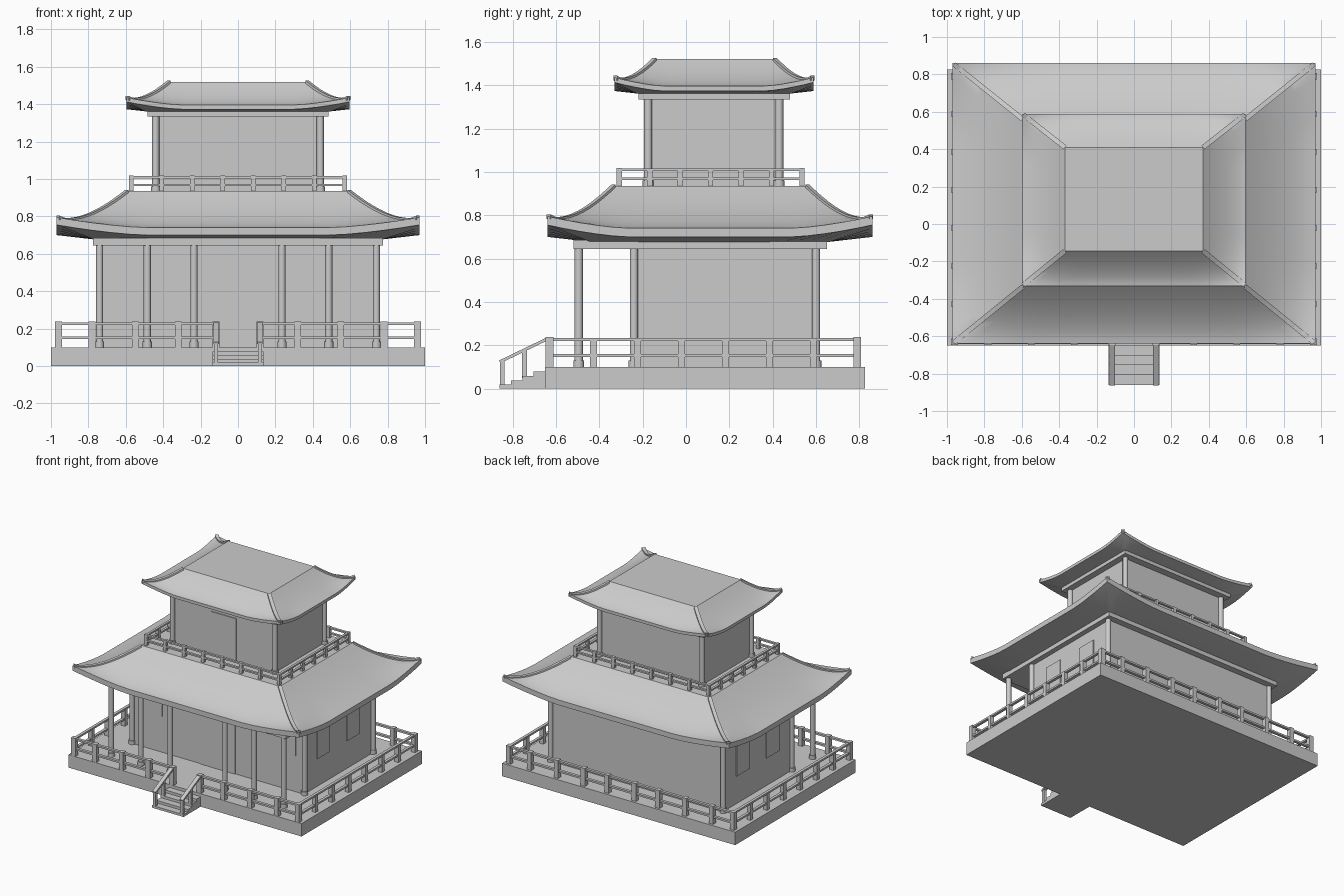
import bpy, bmesh, math
from mathutils import Vector, Matrix

if "Cube" in bpy.data.objects:
    bpy.data.objects.remove(bpy.data.objects["Cube"])


def finish(name, bm, smooth=False):
    bmesh.ops.recalc_face_normals(bm, faces=bm.faces)
    me = bpy.data.meshes.new(name)
    bm.to_mesh(me)
    bm.free()
    ob = bpy.data.objects.new(name, me)
    bpy.context.collection.objects.link(ob)
    if smooth:
        bpy.ops.object.select_all(action='DESELECT')
        ob.select_set(True)
        bpy.context.view_layer.objects.active = ob
        bpy.ops.object.shade_smooth_by_angle(angle=math.radians(30))
    return ob


def add_box(bm, lo, hi):
    lo, hi = Vector(lo), Vector(hi)
    m = Matrix.Translation((lo + hi) / 2) @ Matrix.Diagonal((*(hi - lo), 1))
    bmesh.ops.create_cube(bm, size=1, matrix=m)


def add_bar(bm, p, q, w, h):
    p, q = Vector(p), Vector(q)
    d = q - p
    rot = d.to_track_quat('Y', 'Z').to_matrix().to_4x4()
    m = Matrix.Translation((p + q) / 2) @ rot @ Matrix.Diagonal((w, d.length, h, 1))
    bmesh.ops.create_cube(bm, size=1, matrix=m)


def add_post(bm, x, y, z0, z1, w):
    add_box(bm, (x - w / 2, y - w / 2, z0), (x + w / 2, y + w / 2, z1))


def box(name, lo, hi):
    bm = bmesh.new()
    add_box(bm, lo, hi)
    return finish(name, bm)


def spread(a, b, n):
    return [a + (b - a) * i / n for i in range(n + 1)]


def columns(name, spots, z0, z1, r):
    bm = bmesh.new()
    for x, y in spots:
        for rad, a, b in ((r, z0, z1), (r * 1.3, z0, z0 + 0.03)):
            bmesh.ops.create_cone(bm, cap_ends=True, segments=16, radius1=rad, radius2=rad,
                                  depth=b - a, matrix=Matrix.Translation((x, y, (a + b) / 2)))
    return finish(name, bm, True)


def roof(name, eave, top, z_under, z_lip, z_eave, z_top, inset, lift):
    # eave and top are (x half width, y min, y max)
    n, steps = 20, 10
    loop = []
    for cx, cy, dx, dy in ((-1, -1, 1, 0), (1, -1, 0, 1), (1, 1, -1, 0), (-1, 1, 0, -1)):
        for i in range(n):
            u = 2 * i / n
            loop.append((cx + dx * u, cy + dy * u, max(0, (abs(u - 1) - 0.5) / 0.5) ** 1.5))

    def point(s, hx, y0, y1, z, up):
        return Vector((s[0] * hx, (y0 + y1) / 2 + s[1] * (y1 - y0) / 2, z + s[2] * up))

    rings = [(eave[0] - inset, eave[1] + inset, eave[2] - inset, z_under, 0), (*eave, z_lip, lift)]
    for k in range(steps + 1):
        t = k / steps
        size = [a + (b - a) * t for a, b in zip(eave, top)]
        rings.append((*size, z_eave + (z_top - z_eave) * t ** 1.5, lift * (1 - t) ** 3))
    bm = bmesh.new()
    vs = [[bm.verts.new(point(s, *r)) for s in loop] for r in rings]
    m = len(loop)
    for a, b in zip(vs, vs[1:]):
        for i in range(m):
            bm.faces.new((a[i], a[(i + 1) % m], b[(i + 1) % m], b[i]))
    bm.faces.new(vs[0])
    bm.faces.new(vs[-1])
    finish(name, bm, True)

    # ridge strips along the hips
    bm = bmesh.new()
    for c in range(4):
        s = loop[c * n]
        pts = [point(s, *r) for r in rings[2:]]
        side = Vector((-s[1], s[0], 0)).normalized() * 0.013
        inward = (pts[-1] - pts[0]) * 0.01
        prof = []
        for j, p in enumerate(pts):
            p = p + inward * (2 if j == 0 else 0)
            up = Vector((0, 0, 0.006))
            low = Vector((0, 0, -0.015))
            prof.append([bm.verts.new(p + o) for o in (side + low, side + up, -side + up, -side + low)])
        for a, b in zip(prof, prof[1:]):
            for i in range(4):
                bm.faces.new((a[i], a[(i + 1) % 4], b[(i + 1) % 4], b[i]))
        bm.faces.new(prof[0])
        bm.faces.new(prof[-1])
    finish(name + "_hip_ridges", bm)


# Platform and steps
box("platform", (-1, -0.65, 0), (1, 0.825, 0.1))
bm = bmesh.new()
for i in range(4):
    add_box(bm, (-0.135, -0.86 + i * 0.0525, 0), (0.135, -0.86 + (i + 1) * 0.0525, 0.018 + 0.02 * i))
finish("front_steps", bm)

# Step handrails
bm = bmesh.new()
for x in (-0.117, 0.117):
    for y, z0, z1 in ((-0.848, 0, 0.13), (-0.745, 0.05, 0.178)):
        add_post(bm, x, y, z0, z1, 0.022)
    add_bar(bm, (x, -0.86, 0.123), (x, -0.635, 0.232), 0.03, 0.014)
finish("step_handrails", bm)

# Platform railing
front_x = [0.117, 0.32, 0.55, 0.78, 0.96]
Y0, Y1 = -0.63, 0.79
bm = bmesh.new()
for s in (-1, 1):
    for x in front_x:
        add_post(bm, s * x, Y0, 0.1, 0.238, 0.036)
        add_post(bm, s * x, Y1, 0.1, 0.238, 0.036)
    for y in spread(Y0, Y1, 7)[1:-1]:
        add_post(bm, s * 0.96, y, 0.1, 0.228, 0.032)
    for z in (0.152, 0.227):
        add_bar(bm, (s * 0.117, Y0, z), (s * 0.96, Y0, z), 0.022, 0.014)
        add_bar(bm, (s * 0.96, Y0, z), (s * 0.96, Y1, z), 0.022, 0.014)
for z in (0.152, 0.227):
    add_bar(bm, (-0.96, Y1, z), (0.96, Y1, z), 0.022, 0.014)
finish("platform_railing", bm)

# Ground floor
box("lower_walls", (-0.735, -0.24, 0.1), (0.735, 0.6, 0.66))
box("lower_beam", (-0.775, -0.52, 0.645), (0.775, 0.65, 0.685))
columns("porch_columns", [(s * x, -0.495) for x in (0.235, 0.485, 0.74) for s in (-1, 1)], 0.1, 0.65, 0.019)
columns("lower_corner_columns", [(s * 0.74, y) for y in (-0.24, 0.6) for s in (-1, 1)], 0.1, 0.65, 0.019)
box("front_door", (-0.15, -0.246, 0.1), (0.145, -0.235, 0.535))
bm = bmesh.new()
for s in (-1, 1):
    a, b = sorted((s * 0.48, s * 0.665))
    add_box(bm, (a, -0.246, 0.378), (b, -0.235, 0.535))
    a, b = sorted((s * 0.73, s * 0.741))
    for y0 in (-0.085, 0.28):
        add_box(bm, (a, y0, 0.315), (b, y0 + 0.155, 0.555))
finish("windows", bm)
roof("lower_roof", (0.97, -0.64, 0.86), (0.595, -0.335, 0.56), 0.677, 0.7, 0.74, 0.935, 0.2, 0.055)

# Balcony railing
X, Y0, Y1 = 0.57, -0.308, 0.535
bm = bmesh.new()
for x in spread(-X, X, 7):
    for y in (Y0, Y1):
        add_post(bm, x, y, 0.93, 1.018, 0.024)
for y in spread(Y0, Y1, 6)[1:-1]:
    for x in (-X, X):
        add_post(bm, x, y, 0.93, 1.012, 0.024)
for z in (0.968, 1.01):
    for s in (-1, 1):
        add_bar(bm, (s * X, Y0, z), (s * X, Y1, z), 0.018, 0.012)
    for y in (Y0, Y1):
        add_bar(bm, (-X, y, z), (X, y, z), 0.018, 0.012)
finish("balcony_railing", bm)

# Upper floor
box("upper_walls", (-0.435, -0.17, 0.92), (0.435, 0.425, 1.345))
box("upper_beam", (-0.485, -0.22, 1.335), (0.485, 0.48, 1.366))
columns("upper_columns", [(s * 0.44, y) for y in (-0.175, 0.43) for s in (-1, 1)], 0.93, 1.34, 0.019)
box("upper_door", (-0.11, -0.176, 0.935), (0.105, -0.165, 1.267))
roof("upper_roof", (0.597, -0.33, 0.588), (0.37, -0.145, 0.41), 1.362, 1.373, 1.396, 1.52, 0.1, 0.04)
